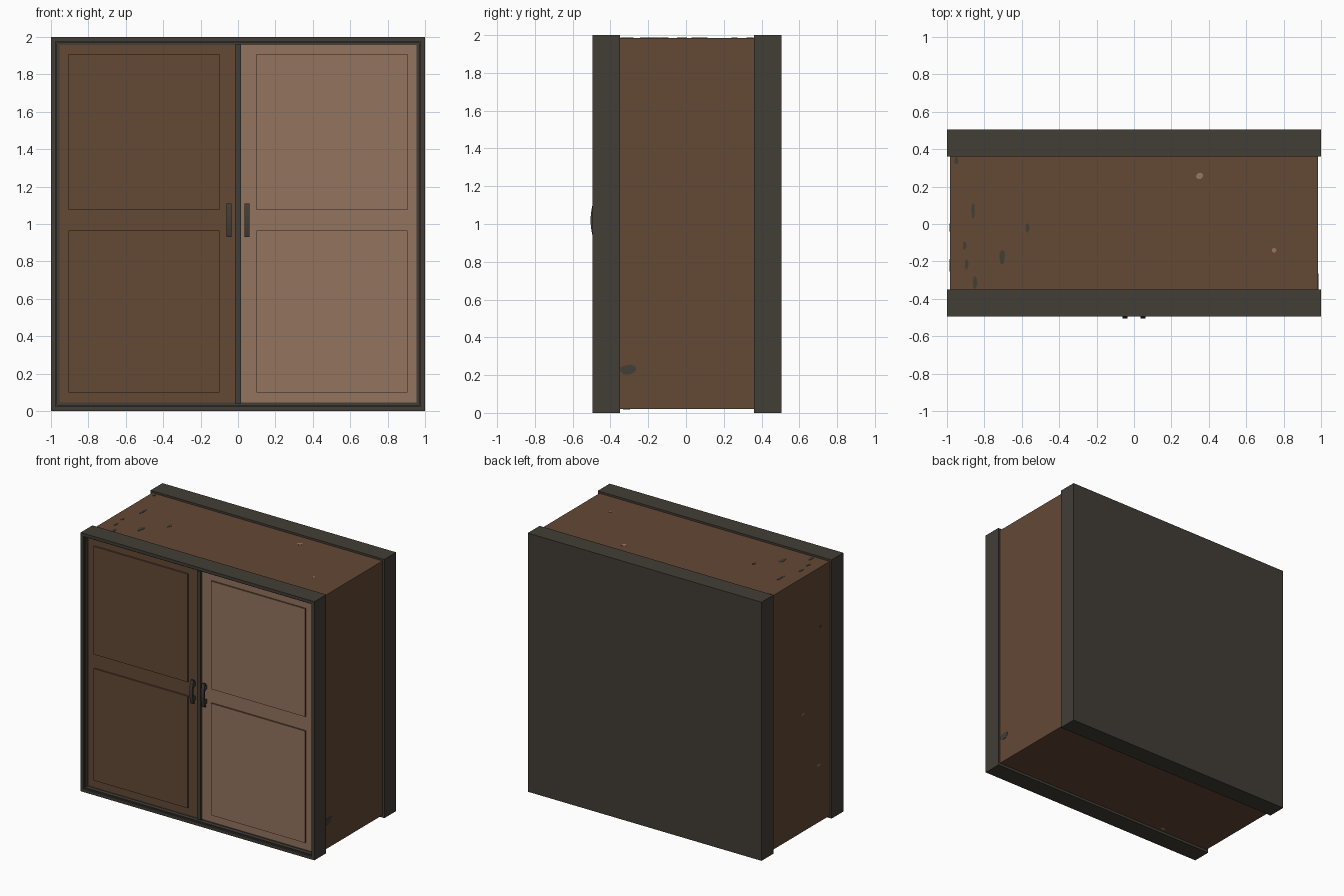
import bpy, bmesh, math, random
from mathutils import Vector

if "Cube" in bpy.data.objects:
    bpy.data.objects.remove(bpy.data.objects["Cube"])
random.seed(4)


def material(name, srgb):
    col = [(c / 255 / 12.92 if c < 11 else ((c / 255 + 0.055) / 1.055) ** 2.4) for c in srgb] + [1]
    m = bpy.data.materials.new(name)
    m.use_nodes = True
    m.diffuse_color = col
    m.node_tree.nodes["Principled BSDF"].inputs["Base Color"].default_value = col
    return m


dark = material("dark iron", (66, 61, 54))
brown = material("brown wood", (99, 72, 53))
tan = material("tan door wood", (148, 116, 94))
chip = material("worn chip", (150, 118, 100))


def finish(name, bm, *mats):
    bmesh.ops.recalc_face_normals(bm, faces=bm.faces)
    me = bpy.data.meshes.new(name)
    bm.to_mesh(me)
    bm.free()
    ob = bpy.data.objects.new(name, me)
    bpy.context.collection.objects.link(ob)
    for m in mats:
        me.materials.append(m)
    return ob


def add_box(bm, lo, hi):
    lo, hi = Vector(lo), Vector(hi)
    verts = bmesh.ops.create_cube(bm, size=1)["verts"]
    for v in verts:
        v.co = (lo + hi) / 2 + v.co * (hi - lo)
    return verts


def box(name, lo, hi, *mats):
    bm = bmesh.new()
    add_box(bm, lo, hi)
    return finish(name, bm, *mats)


# Cabinet carcass and back frame
box("carcass", (-0.985, -0.4, 0.02), (0.985, 0.4, 1.985), brown)
box("back_frame", (-1, 0.36, 0), (1, 0.505, 2), dark)

# Front frame: block with a stepped recess holding the doors
bm = bmesh.new()
add_box(bm, (-1, -0.495, 0), (1, -0.35, 2))
bm.faces.ensure_lookup_table()
front = min(bm.faces, key=lambda f: f.calc_center_median().y)
for width, depth in ((0.034, 0.012), (0.011, 0.03)):
    bmesh.ops.inset_region(bm, faces=[front], thickness=width)
    rim = bmesh.ops.extrude_discrete_faces(bm, faces=[front])["faces"]
    front = rim[0]
    bmesh.ops.translate(bm, verts=front.verts, vec=(0, depth, 0))
finish("front_frame", bm, dark)

# Central stile between the doors
box("centre_stile", (-0.015, -0.477, 0.04), (0.015, -0.44, 1.96), dark)

for side, s in (("left", 1), ("right", -1)):
    # Door leaf with two raised panels, side walls in the darker wood
    bm = bmesh.new()
    add_box(bm, (0.015, -0.46, 0.045), (0.955, -0.44, 1.956))
    for z0, z1 in ((0.1, 0.965), (1.075, 1.91)):
        add_box(bm, (0.1, -0.472, z0), (0.905, -0.458, z1))
    for v in bm.verts:
        v.co.x *= s
    bmesh.ops.recalc_face_normals(bm, faces=bm.faces)
    for f in bm.faces:
        f.material_index = 0 if f.normal.y < -0.5 else 1
    finish(side + "_door", bm, tan, brown)

    # Bowed pull handle on two posts
    bm = bmesh.new()
    n = 8
    arc = []
    for i in range(n + 1):
        t = 2 * i / n - 1
        arc.append((-0.505 + 0.012 * t * t, 1.02 + 0.09 * t))
    outline = arc + [(y + 0.014, z) for y, z in reversed(arc)]
    face = bm.faces.new([bm.verts.new((0.036, y, z)) for y, z in outline])
    ext = bmesh.ops.extrude_face_region(bm, geom=[face])["geom"]
    bmesh.ops.translate(bm, verts=[g for g in ext if isinstance(g, bmesh.types.BMVert)],
                        vec=(0.026, 0, 0))
    for z in (0.965, 1.075):
        add_box(bm, (0.04, -0.492, z - 0.015), (0.058, -0.455, z + 0.015))
    for v in bm.verts:
        v.co.x *= s
    finish(side + "_handle", bm, dark)


# Worn spots: thin irregular plates lying on one side of the carcass
def spot(name, centre, axis, ru, rv, mat):
    u, v = [a for a in range(3) if a != axis]
    bm = bmesh.new()
    ring = []
    for i in range(9):
        a = math.tau * i / 9
        r = random.uniform(0.8, 1.1)
        p = Vector(centre)
        p[u] += ru * r * math.cos(a)
        p[v] += rv * r * math.sin(a)
        ring.append(bm.verts.new(p))
    face = bm.faces.new(ring)
    ext = bmesh.ops.extrude_face_region(bm, geom=[face])["geom"]
    out = Vector((0, 0, 0))
    out[axis] = 0.002 if centre[axis] > 0.5 else -0.002
    bmesh.ops.translate(bm, verts=[g for g in ext if isinstance(g, bmesh.types.BMVert)], vec=out)
    finish(name, bm, mat)


for x, y, ru, rv in ((-0.95, 0.34, 0.013, 0.02), (-0.86, 0.075, 0.01, 0.045),
                     (-0.905, -0.115, 0.01, 0.025), (-0.895, -0.215, 0.01, 0.03),
                     (-0.85, -0.315, 0.012, 0.035), (-0.705, -0.175, 0.016, 0.045),
                     (-0.57, -0.02, 0.012, 0.027)):
    spot("top_stain", (x, y, 1.985), 2, ru, rv, dark)
for x, y, r in ((0.35, 0.257, 0.02), (0.75, -0.14, 0.013)):
    spot("top_chip", (x, y, 1.985), 2, r, r, chip)
spot("left_stain", (0.985, -0.305, 0.228), 0, 0.045, 0.027, dark)
spot("right_stain", (-0.985, -0.24, 1.53), 0, 0.018, 0.012, dark)
for y, z in ((-0.02, 0.93), (-0.21, 0.465)):
    spot("right_chip", (-0.985, y, z), 0, 0.024, 0.01, chip)
spot("bottom_chip", (-0.545, -0.316, 0.02), 2, 0.022, 0.02, chip)
